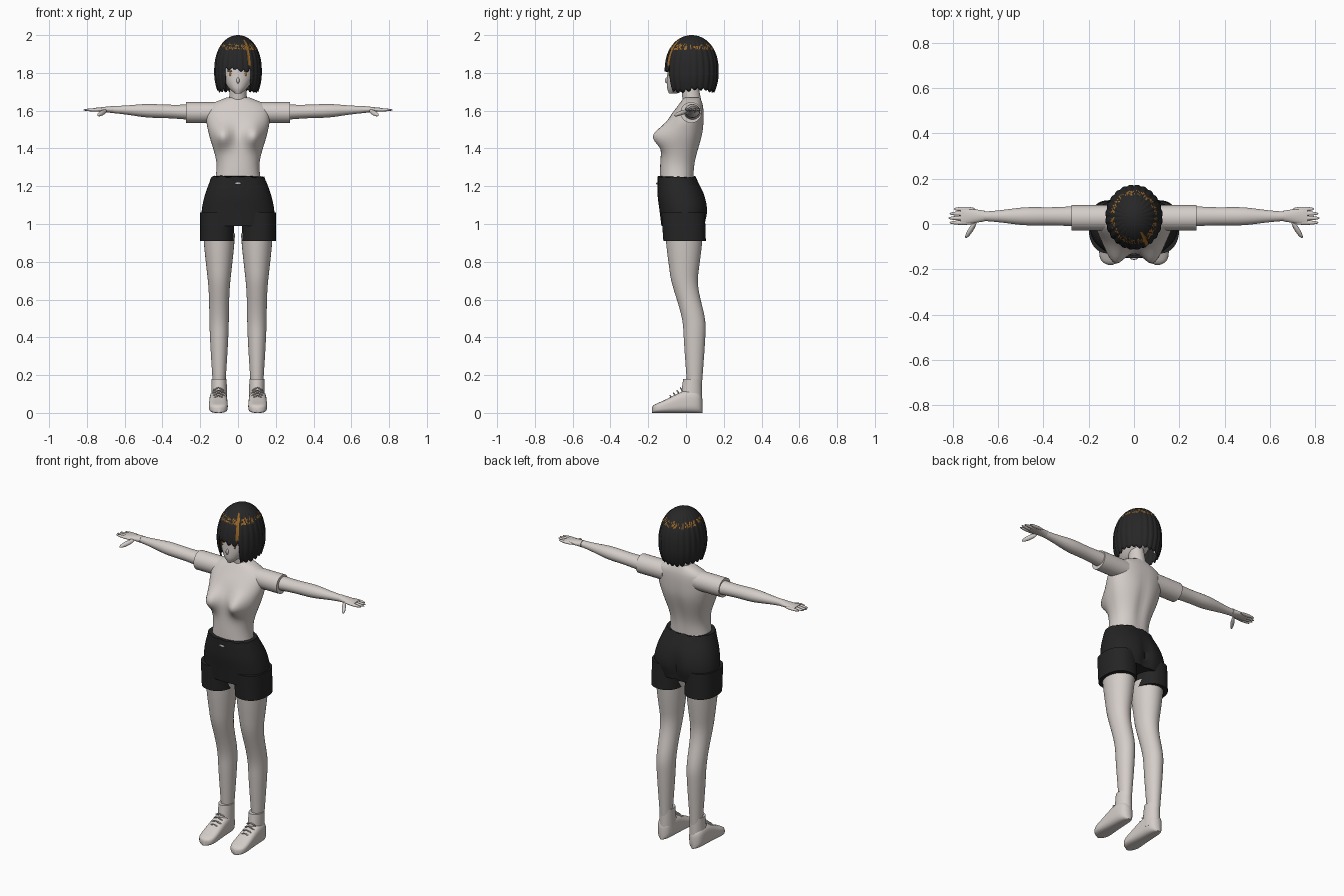
import bpy, bmesh, math, random
from mathutils import Vector, Matrix

random.seed(4)
default_cube = bpy.data.objects.get("Cube")
if default_cube:
    bpy.data.objects.remove(default_cube)


def material(name, red, green, blue):
    made = bpy.data.materials.new(name)
    made.use_nodes = True
    made.diffuse_color = (red, green, blue, 1)
    shader = made.node_tree.nodes["Principled BSDF"]
    shader.inputs["Base Color"].default_value = made.diffuse_color
    return made


PALE = material("pale clay", .66, .61, .58)
HAIR = material("black hair", .02, .02, .02)
CLOTH = material("black cloth", .018, .018, .018)
AMBER = material("amber", .34, .14, .02)


def finish(name, bm, materials, mirror=False):
    bmesh.ops.recalc_face_normals(bm, faces=bm.faces[:])
    mesh = bpy.data.meshes.new(name)
    bm.to_mesh(mesh)
    bm.free()
    part = bpy.data.objects.new(name, mesh)
    bpy.context.collection.objects.link(part)
    for entry in materials:
        mesh.materials.append(entry)
    bpy.ops.object.select_all(action="DESELECT")
    part.select_set(True)
    bpy.context.view_layer.objects.active = part
    bpy.ops.object.shade_smooth_by_angle(angle=math.radians(50))
    if mirror:
        part.modifiers.new("Mirror", "MIRROR").use_mirror_merge = False
    return part


def mix(start, end, t):
    return start + (end - start) * t


def smooth(t):
    t = min(max(t, 0), 1)
    return t * t * (3 - 2 * t)


def swell(value, centre, width):
    return math.exp(-((value - centre) / width) ** 2)


def signed_power(value, exponent):
    return math.copysign(abs(value) ** exponent, value)


def skin(name, mat, axis, low, high, section, power=2, mirror=False, shape=None, sides=48, rings=30):
    """Sweep a rounded section along an axis; section(t) gives centres and radii."""
    bm = bmesh.new()
    loops = []
    for ring in range(rings + 1):
        t = ring / rings
        along = mix(low, high, t)
        cu, cv, ru, rv = section(t)
        loop = []
        for side in range(sides):
            angle = math.tau * side / sides
            u = cu + ru * signed_power(math.cos(angle), 2 / power)
            v = cv + rv * signed_power(math.sin(angle), 2 / power)
            point = Vector({"z": (u, v, along), "x": (along, u, v), "y": (u, along, v)}[axis])
            if shape:
                shape(point)
            loop.append(bm.verts.new(point))
        loops.append(loop)
    for lower, upper in zip(loops, loops[1:]):
        for side in range(sides):
            bm.faces.new((lower[side - 1], lower[side], upper[side], upper[side - 1]))
    bm.faces.new(loops[0])
    bm.faces.new(loops[-1])
    return finish(name, bm, [mat], mirror)


def upright(name, mat, rows, centre=0, **options):
    """Sweep upward through rows of height, half width, front and back."""
    low, high = rows[0][0], rows[-1][0]

    def section(t):
        z = mix(low, high, t)
        i = 0
        while i < len(rows) - 2 and z > rows[i + 1][0]:
            i += 1
        before, start, end, after = (rows[max(i - 1, 0)], rows[i], rows[i + 1],
                                     rows[min(i + 2, len(rows) - 1)])
        span = end[0] - start[0]
        s = (z - start[0]) / span
        values = []
        for a, b, c, d in list(zip(before, start, end, after))[1:]:
            enter = (c - a) / (end[0] - before[0]) * span
            leave = (d - b) / (after[0] - start[0]) * span
            values.append(mix(b, c, smooth(s)) + s * (1 - s) * (enter * (1 - s) - leave * s))
        width, front, back = values
        return centre, (front + back) / 2, width, (back - front) / 2

    return skin(name, mat, "z", low, high, section, **options)


def blob(name, mat, centre, size, aim=(0, 0, 1), mirror=False):
    """Ellipsoid whose last size runs along the aim."""
    bm = bmesh.new()
    turn = Vector((0, 0, 1)).rotation_difference(Vector(aim)).to_matrix().to_4x4()
    place = Matrix.Translation(centre) @ turn @ Matrix.Diagonal((*size, 1))
    bmesh.ops.create_uvsphere(bm, u_segments=16, v_segments=12, radius=1, matrix=place)
    return finish(name, bm, [mat], mirror)


# Torso with bust and spine groove
def torso_shape(point):
    if point.y < 0:
        bust = swell(abs(point.x), .085, .05) * swell(point.z, 1.465, .06)
        point.y -= .066 * bust * min(1, -point.y / .05)
    else:
        point.y -= .01 * swell(point.x, 0, .03) * swell(point.z, 1.4, .15)


upright("torso", PALE, [(1.18, .13, -.14, .04), (1.32, .114, -.136, .05), (1.48, .155, -.12, .09),
                        (1.56, .168, -.09, .095), (1.63, .15, -.04, .09), (1.67, .06, -.01, .075)],
        power=2.2, shape=torso_shape)
upright("neck", PALE, [(1.63, .05, -.015, .085), (1.76, .04, -.03, .06)])
skin("sleeves", PALE, "x", .1, .275, lambda t: (.027, 1.59, .056, .055), mirror=True)


# Arms and hands
def arm_section(t):
    radius = mix(.048, .02, t) + .008 * swell(t, .6, .2)
    return .034, mix(1.59, 1.606, t), radius, radius * .9


skin("arms", PALE, "x", .2, .67, arm_section, mirror=True)
skin("palms", PALE, "x", .66, .765, lambda t: (.035, 1.606, mix(.024, .038, t), mix(.019, .008, t)),
     mirror=True)
for order, finger in enumerate(("index", "middle", "ring", "little")):
    tip = .82 - .006 * (order - 1) ** 2
    blob(finger + "_fingers", PALE, ((tip + .7) / 2, .006 + .02 * order, 1.604),
         (.008, .01, (tip - .7) / 2), aim=(1, 0, 0), mirror=True)
blob("thumbs", PALE, (.72, -.025, 1.588), (.01, .013, .046), aim=(.5, -.8, -.3), mirror=True)


# Shorts with a cleft and an uneven waist
def seat_shape(point):
    if point.y > 0:
        point.y -= .022 * swell(point.x, 0, .025) * swell(point.z, 1.06, .09)
    if point.z > 1.23:
        point.z += .006 * math.sin(point.x * 90) * math.cos(point.y * 70)


upright("shorts_seat", CLOTH, [(.99, .19, -.13, .1), (1.07, .192, -.14, .115),
                               (1.15, .176, -.15, .1), (1.25, .14, -.15, .05)],
        power=2.3, shape=seat_shape)
upright("shorts_legs", CLOTH, [(.91, .09, -.12, .105), (1.06, .09, -.13, .1)], centre=.11,
        power=2.3, mirror=True)
blob("waist_tab", PALE, (0, -.153, 1.215), (.017, .005, .006))


# Legs with calves and narrower knees
def leg_section(t):
    radius = mix(.03, .085, t) - .01 * swell(t, .65, .2)
    return .1, mix(.045, -.01, smooth((t - .4) / .35)), radius, radius * 1.18


skin("legs", PALE, "z", .1, .95, leg_section, mirror=True)


# Ankle boots with laces
def boot_section(t):
    rounding = math.sqrt(1.05 - abs(2 * t - 1) ** 6)
    top = mix(.05, .12, smooth(t * 1.3)) * mix(1, rounding, .5) / 2
    return .104, top, mix(.051, .043, t) * rounding, top


skin("boot_feet", PALE, "y", -.18, .087, boot_section, power=3, mirror=True)
upright("boot_collars", PALE, [(.04, .042, -.035, .085), (.18, .04, -.015, .083)], centre=.1,
        mirror=True)
for step in range(4):
    for lean in (-1, 1):
        blob("boot_lace", PALE, (.103 + lean * .015, -.08 + .018 * step, .085 + .014 * step),
             (.004, .004, .02), aim=(lean, .3, -.5), mirror=True)

# Head and face
upright("head", PALE, [(1.69, .015, -.09, -.05), (1.72, .05, -.1, .02), (1.78, .085, -.1, .08),
                       (1.86, .1, -.09, .12), (1.93, .07, -.05, .1)])
blob("nose", PALE, (0, -.1, 1.76), (.008, .012, .016))
blob("ears", PALE, (.108, .05, 1.79), (.014, .014, .03), mirror=True)
blob("irises", AMBER, (.04, -.088, 1.795), (.008, .004, .012), mirror=True)
blob("lashes", HAIR, (.04, -.088, 1.81), (.018, .005, .004), mirror=True)

# Bobbed hair: ridged locks, a fringe and amber glints
LOCKS, COLUMNS, ROWS = 24, 144, 30
bm = bmesh.new()
tips = [random.uniform(-.008, .008) for lock in range(LOCKS)]
grid = []
for column in range(COLUMNS):
    angle = math.tau * column / COLUMNS
    ridge = abs(math.sin(angle * LOCKS / 2))
    fringe = math.cos(angle) > .83
    tip = (1.825 if fringe else 1.715) + tips[column * LOCKS // COLUMNS] - .014 * ridge
    strand = []
    for row in range(ROWS + 1):
        z = mix(2, tip, (row / ROWS) ** 1.6)
        rise = (z - 1.8) / .2
        spread = math.sqrt(1 - rise ** 2.4) if rise > 0 else 1 - .6 * rise ** 2
        spread = max(spread, .02) * (.975 + .035 * ridge)
        strand.append(bm.verts.new((.126 * spread * math.sin(angle),
                                    .03 - .143 * spread * math.cos(angle), z)))
    grid.append(strand)
for column in range(COLUMNS):
    left, right = grid[column - 1], grid[column]
    for row in range(ROWS):
        face = bm.faces.new((left[row], right[row], right[row + 1], left[row + 1]))
        z = face.calc_center_median().z
        glint = 1.925 < z < 1.952 and random.random() < .4
        streak = 26 < 360 * column / COLUMNS < 33 and 1.84 < z < 1.975
        face.material_index = int(glint or streak)
bm.faces.new([strand[0] for strand in grid])
hair = finish("hair", bm, [HAIR, AMBER])
hair.modifiers.new("Thickness", "SOLIDIFY").thickness = .006
